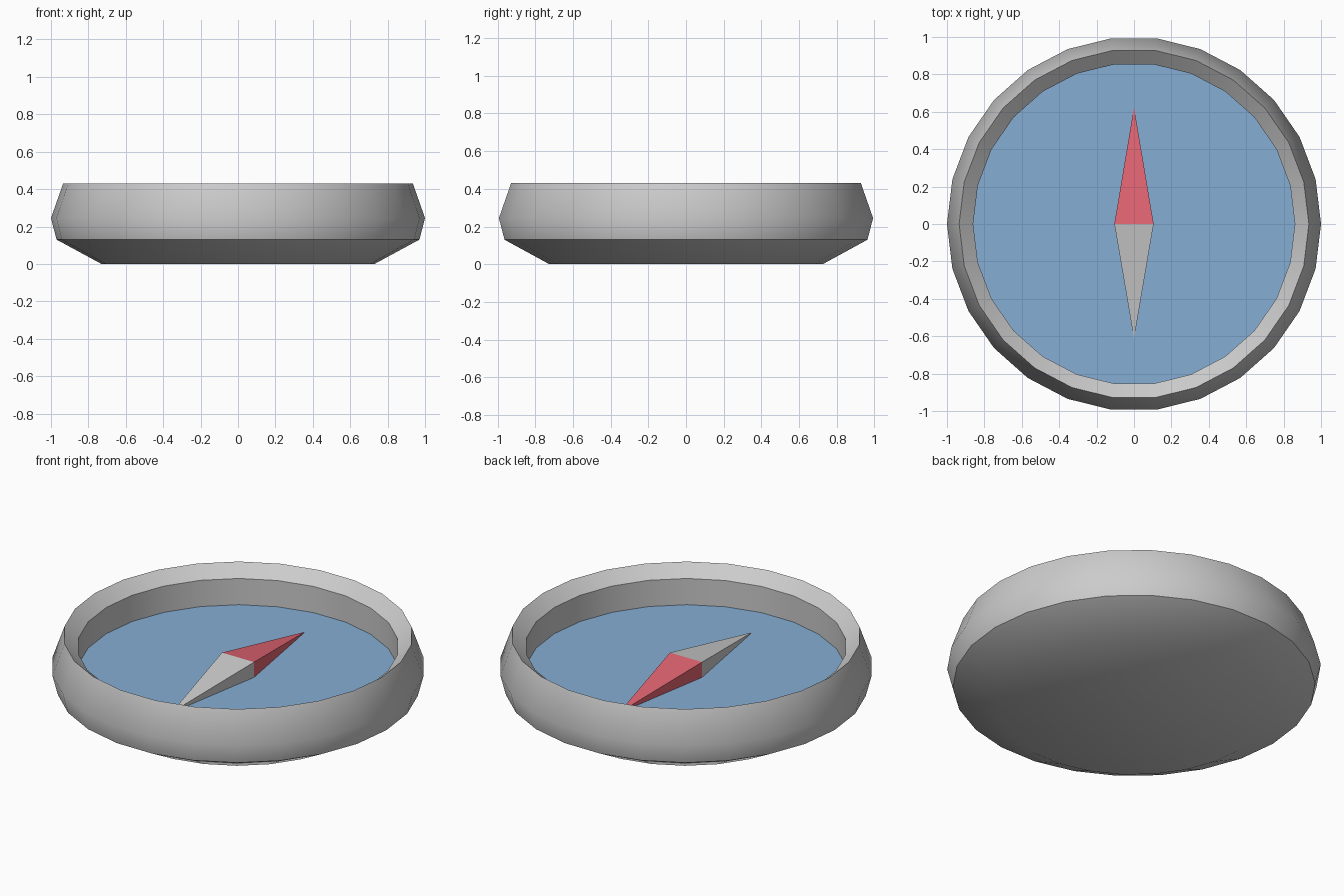
import bpy, bmesh, math

if "Cube" in bpy.data.objects:
    bpy.data.objects.remove(bpy.data.objects["Cube"])

SIDES = 26
DIAL_Z = 0.21


def ring(bm, r, z):
    return [bm.verts.new((r * math.cos(2 * math.pi * i / SIDES),
                          r * math.sin(2 * math.pi * i / SIDES), z))
            for i in range(SIDES)]


def finish(bm, name, color=None, smooth=None):
    bmesh.ops.recalc_face_normals(bm, faces=bm.faces)
    mesh = bpy.data.meshes.new(name)
    bm.to_mesh(mesh)
    bm.free()
    obj = bpy.data.objects.new(name, mesh)
    bpy.context.collection.objects.link(obj)
    if color:
        mat = bpy.data.materials.new(name + "_colour")
        mat.diffuse_color = (*color, 1)
        mat.use_nodes = True
        mat.node_tree.nodes["Principled BSDF"].inputs["Base Color"].default_value = mat.diffuse_color
        mesh.materials.append(mat)
    if smooth:
        bpy.ops.object.select_all(action='DESELECT')
        obj.select_set(True)
        bpy.context.view_layer.objects.active = obj
        bpy.ops.object.shade_smooth_by_angle(angle=math.radians(smooth))
    return obj


# Case: lathed cup from the base, around the rim, down to the dial
profile = [(0.73, 0), (0.97, 0.13), (1.0, 0.245), (0.935, 0.43),
           (0.86, 0.365), (0.86, DIAL_Z)]
bm = bmesh.new()
rings = [ring(bm, r, z) for r, z in profile]
for a, b in zip(rings, rings[1:]):
    for i in range(SIDES):
        j = (i + 1) % SIDES
        bm.faces.new((a[i], a[j], b[j], b[i]))
bm.faces.new(rings[0][::-1])
cap = bm.faces.new(rings[-1])          # closes the solid for outward normals
bmesh.ops.recalc_face_normals(bm, faces=bm.faces)
bmesh.ops.delete(bm, geom=[cap], context='FACES_ONLY')
case = finish(bm, "case", smooth=40)

# Dial: flat blue disc
bm = bmesh.new()
bm.faces.new(ring(bm, 0.86, DIAL_Z))
dial = finish(bm, "dial", (0.24, 0.42, 0.66))


# Needle halves: thick in the middle, tapering to a point on the dial
def needle(name, tip_y, color=None):
    bm = bmesh.new()
    w, top, bottom = 0.105, 0.3, DIAL_Z - 0.01
    tl, tr, br, bl = [bm.verts.new(p) for p in
                      ((-w, 0, top), (w, 0, top), (w, 0, bottom), (-w, 0, bottom))]
    tip = bm.verts.new((0, tip_y, DIAL_Z + 0.002))
    for a, b in ((tl, tr), (tr, br), (br, bl), (bl, tl)):
        bm.faces.new((a, b, tip))
    cut = bm.faces.new((tl, tr, br, bl))
    bmesh.ops.recalc_face_normals(bm, faces=bm.faces)
    bmesh.ops.delete(bm, geom=[cut], context='FACES_ONLY')
    return finish(bm, name, color)


needle("north_needle", 0.625, (0.75, 0.13, 0.17))
needle("south_needle", -0.615)
